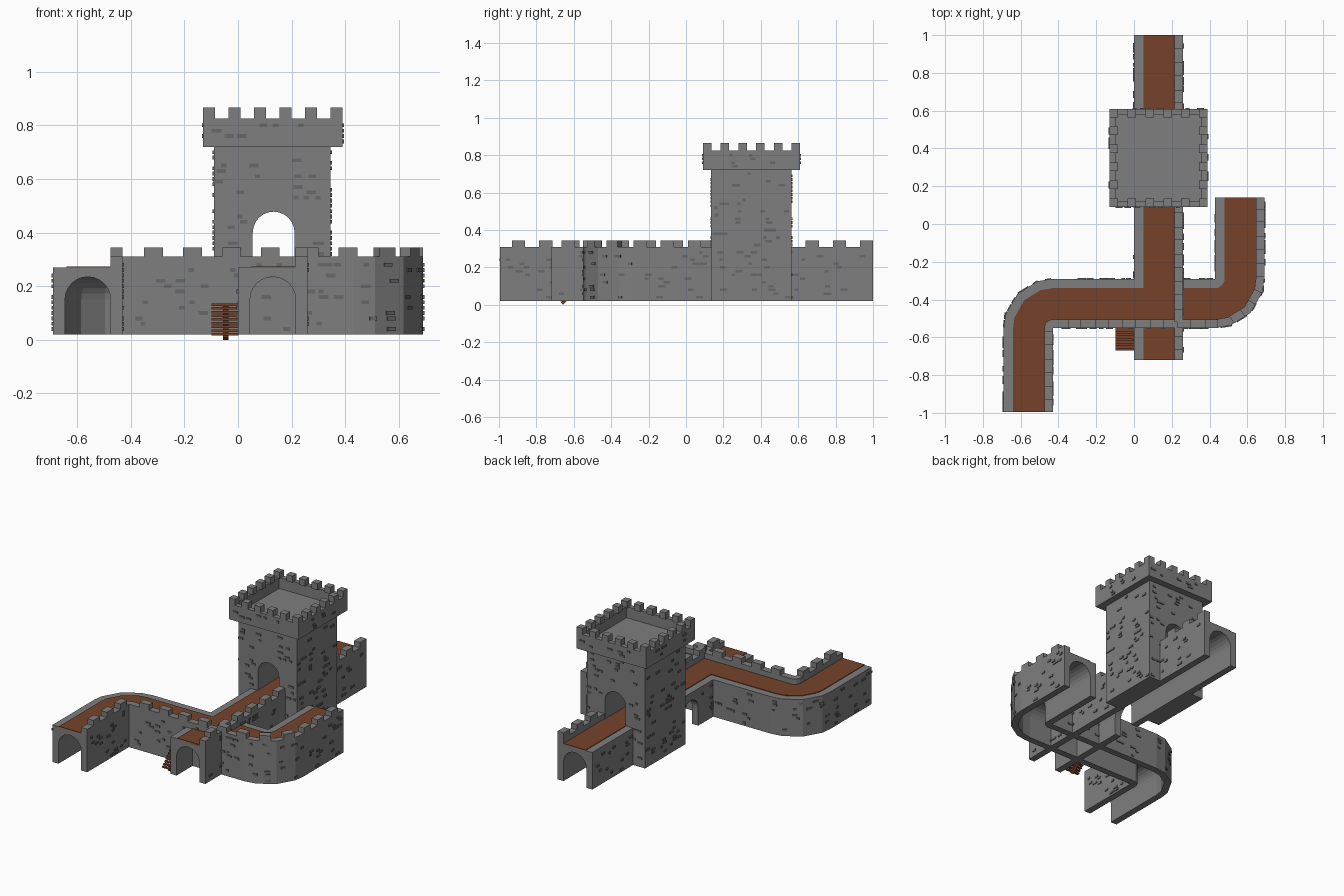
import bpy, bmesh, random
from math import sin, cos, pi, radians, atan2
from mathutils import Vector, Matrix

if "Cube" in bpy.data.objects:
    bpy.data.objects.remove(bpy.data.objects["Cube"])

random.seed(4)
W, Z0 = 0.26, 0.02            # wall width, underside height
DOOR_Y = (-0.135, 0.035)      # side doorway in the straight wall


def material(name, r, g, b):
    m = bpy.data.materials.new(name)
    m.diffuse_color = (r, g, b, 1)
    m.use_nodes = True
    m.node_tree.nodes["Principled BSDF"].inputs["Base Color"].default_value = m.diffuse_color
    return m


brown = material('brown_wood', 0.18, 0.055, 0.024)
grey = material('grey_stone', 0.21, 0.21, 0.21)
dark = material('dark_stone', 0.14, 0.14, 0.14)


def finish(bm, name, mat=grey):
    bmesh.ops.remove_doubles(bm, verts=bm.verts, dist=1e-5)
    bmesh.ops.recalc_face_normals(bm, faces=bm.faces)
    me = bpy.data.meshes.new(name)
    bm.to_mesh(me)
    bm.free()
    ob = bpy.data.objects.new(name, me)
    bpy.context.collection.objects.link(ob)
    me.materials.append(mat)
    return ob


def box(bm, centre, size, angle=0, axis='Z'):
    m = (Matrix.Translation(centre) @ Matrix.Rotation(angle, 4, axis)
         @ Matrix.Diagonal((*size, 1)))
    return bmesh.ops.create_cube(bm, size=1, matrix=m)['verts']


def span(bm, lo, hi):
    lo, hi = Vector(lo), Vector(hi)
    return box(bm, (lo + hi) / 2, hi - lo)


def arch(c, r, spring, bottom, n=12):
    pts = [(c + r * cos(pi * i / n), spring + r * sin(pi * i / n)) for i in range(n + 1)]
    return [(c + r, bottom)] + pts + [(c - r, bottom)]


def sweep(name, stations, profile, mat=grey):
    """Sweep a (u, z) profile through stations of (left point, right direction)."""
    bm = bmesh.new()
    rings = [[bm.verts.new((*(p + r * u), z)) for u, z in profile] for p, r in stations]
    n = len(profile)
    for a, b in zip(rings, rings[1:]):
        for i in range(n):
            j = (i + 1) % n
            bm.faces.new((a[i], a[j], b[j], b[i]))
    bm.faces.new(rings[0])
    bm.faces.new(rings[-1][::-1])
    return finish(bm, name, mat)


def cut(ob, cutter):
    m = ob.modifiers.new('cut', 'BOOLEAN')
    m.operation, m.solver, m.object = 'DIFFERENCE', 'EXACT', cutter
    cutter.hide_render = True
    cutter.hide_set(True)


def bricks(bm, a, b, z0, z1, out, density=170):
    """Scatter slightly raised stones over a vertical face."""
    d = b - a
    if d.length < 0.03:
        return
    for _ in range(int(d.length * (z1 - z0) * density + random.random())):
        p = a + d * random.uniform(0.03, 0.97) + out * 0.001
        z = z0 + round(random.uniform(0, z1 - z0) / 0.02) * 0.02
        if abs(p.x) < 0.01 and DOOR_Y[0] - 0.03 < p.y < DOOR_Y[1] + 0.03:
            continue
        box(bm, (p.x, p.y, z), (random.choice((0.02, 0.028, 0.036)), 0.008, 0.014),
            atan2(d.y, d.x))


# Wall section: tunnel below, walkway on top, parapet on the right
wall_profile = ([(0, Z0), (0, 0.27), (0.215, 0.27), (0.215, 0.31), (W, 0.31), (W, Z0)]
                + arch(0.13, 0.085, 0.15, Z0))
floor_profile = [(0.05, 0.262), (0.05, 0.274), (0.216, 0.274), (0.216, 0.262)]

# Wall routes: a straight wall and an S-shaped wall with two faceted bends
V = Vector
straight = [(V((0, -0.72)), V((1, 0))), (V((0, 1.0)), V((1, 0)))]
bend = [V((cos(radians(t)), -sin(radians(t)))) for t in (0, 15, 44, 72, 90)]
curved = [(V((-0.69, -0.995)), V((1, 0)))]
curved += [(V((-0.43, -0.55)) - r * W, r) for r in bend]
curved += [(V((0.43, -0.29)), r) for r in reversed(bend)]
curved.append((V((0.43, 0.14)), V((1, 0))))

stones = bmesh.new()


def battlements(name, stations, starts):
    """Merlons along the parapet line at the given distances."""
    bm = bmesh.new()
    pts = [p + r * 0.2375 for p, r in stations]
    done = 0
    total = sum((b - a).length for a, b in zip(pts, pts[1:]))
    for a, b in zip(pts, pts[1:]):
        d = b - a
        for s in starts:
            mid = s + 0.035
            if not done <= mid < done + d.length or s + 0.065 > total:
                continue
            c = a + d * ((mid - done) / d.length)
            if not (0 < c.x < 0.3 and 0.10 < c.y < 0.57):
                box(bm, (c.x, c.y, 0.326), (0.07, 0.045, 0.038), atan2(d.y, d.x))
        done += d.length
    finish(bm, name)


even = [0.055 + 0.145 * k for k in range(12)]
split = [0.065, 0.21, 0.355] + [0.56 + 0.145 * k for k in range(12)]
for name, route, starts in (('straight_wall', straight, even), ('curved_wall', curved, split)):
    wall = sweep(name, route, wall_profile)
    sweep(name + '_walkway', route, floor_profile, brown)
    battlements(name + '_merlons', route, starts)
    for (p, r), (q, t) in zip(route, route[1:]):
        mid = (r + t).normalized()
        bricks(stones, p, q, 0.04, 0.25, -mid)
        bricks(stones, p + r * W, q + t * W, 0.04, 0.29, mid)
    if name == 'straight_wall':
        # Side doorway, seen from the left
        side = [(V((-0.05, 0)), V((0, 1))), (V((0.12, 0)), V((0, 1)))]
        cut(wall, sweep('side_door_cutter', side, arch(-0.05, 0.08, 0.14, 0.0)))

# Tower body with the walkway arch and tunnel passing through
bm = bmesh.new()
span(bm, (-0.09, 0.135, Z0), (0.345, 0.565, 0.73))
tower = finish(bm, 'tower_body')
through = [(V((0, 0.05)), V((1, 0))), (V((0, 0.65)), V((1, 0)))]
cut(tower, sweep('tower_door_cutter', through, arch(0.133, 0.078, 0.40, 0.265)))
cut(tower, sweep('tower_tunnel_cutter', through, arch(0.13, 0.088, 0.15, -0.02)))

# Tower top: overhanging box with a sunken roof
bm = bmesh.new()
span(bm, (-0.13, 0.09, 0.72), (0.39, 0.61, 0.825))
bm.normal_update()
top = max(bm.faces, key=lambda f: f.calc_center_median().z)
for inset in (0.045, 0.0005):
    bmesh.ops.inset_region(bm, faces=[top], thickness=inset)
bmesh.ops.translate(bm, verts=top.verts, vec=(0, 0, -0.075))
finish(bm, 'tower_top')

# Tower merlons around the rim
bm = bmesh.new()
for i in range(6):
    for j in range(6):
        if i in (0, 5) or j in (0, 5):
            x, y = -0.13 + 0.095 * i, 0.09 + 0.095 * j
            span(bm, (x, y, 0.822), (x + 0.045, y + 0.045, 0.866))
finish(bm, 'tower_merlons')

# Raised stones on the tower
for x0, y0, x1, y1, za, zb in ((-0.09, 0.135, 0.345, 0.565, 0.04, 0.70),
                               (-0.13, 0.09, 0.39, 0.61, 0.74, 0.81)):
    corners = [V((x0, y0)), V((x1, y0)), V((x1, y1)), V((x0, y1))]
    for k in range(4):
        a, b = corners[k], corners[(k + 1) % 4]
        d = (b - a).normalized()
        out = V((d.y, -d.x))
        if k % 2 == 0 and za < 0.1:
            # leave the doorways clear
            bricks(stones, a, a + d * 0.12, za, 0.49, out)
            bricks(stones, b - d * 0.12, b, za, 0.49, out)
            bricks(stones, a, b, 0.51, zb, out)
        else:
            bricks(stones, a, b, za, zb, out)
finish(stones, 'raised_stones', dark)

# Wooden steps: sloping stringer and treads
bm = bmesh.new()
box(bm, (-0.046, -0.606, 0.071), (0.02, 0.168, 0.016), atan2(0.12, 0.112), 'X')
for i in range(9):
    box(bm, (-0.049, -0.662 + 0.0128 * i, 0.025 + 0.0138 * i), (0.1, 0.018, 0.009))
low = min(v.co.z for v in bm.verts)
bmesh.ops.translate(bm, verts=bm.verts, vec=(0, 0, -low))
finish(bm, 'wooden_steps', brown)
